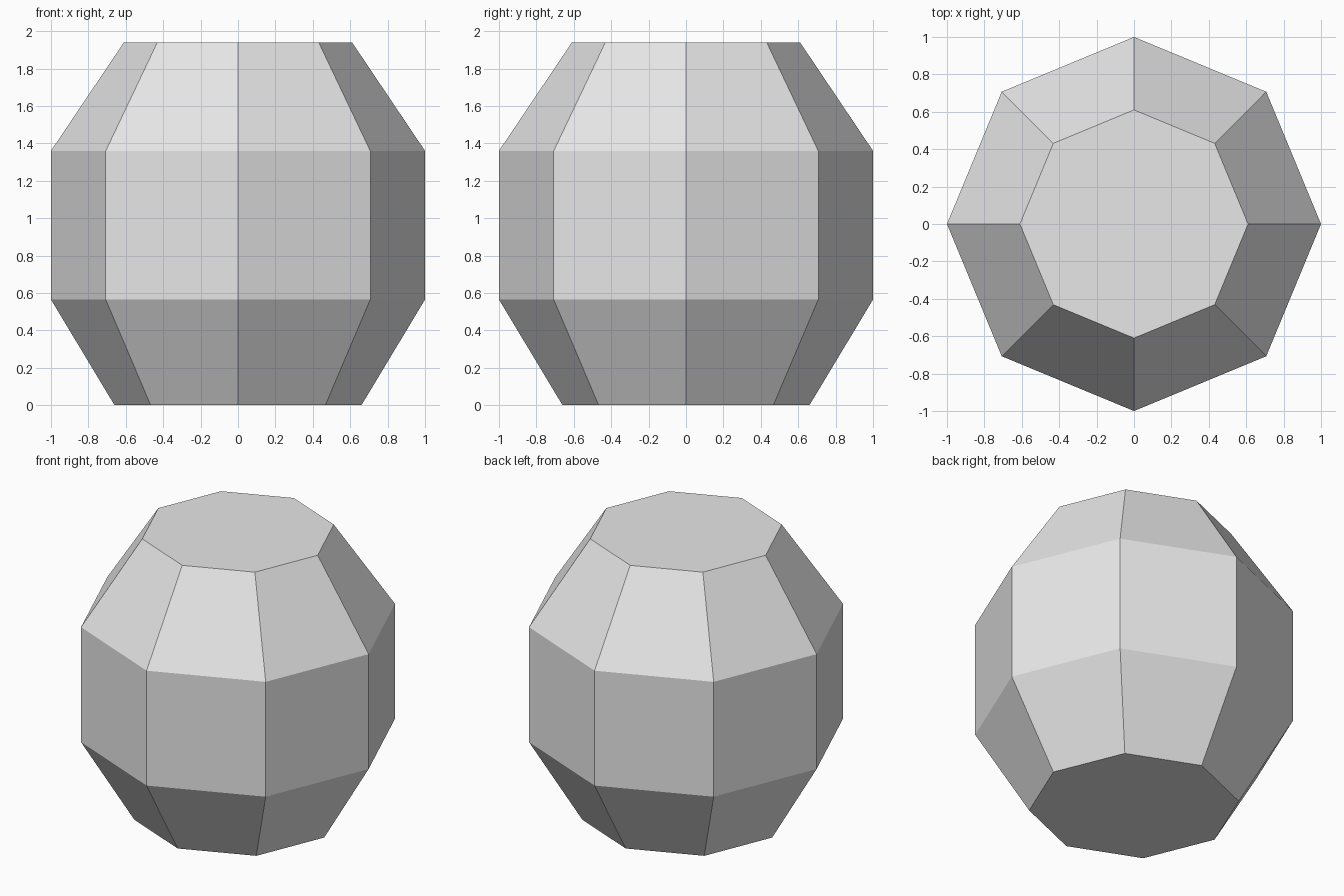
import bpy, bmesh
from math import cos, sin, pi

cube = bpy.data.objects.get("Cube")
if cube:
    bpy.data.objects.remove(cube, do_unlink=True)

# Single pale grey material
grey = bpy.data.materials.new("pale_grey")
grey.use_nodes = True
colour = (0.8, 0.8, 0.8, 1.0)
grey.diffuse_color = colour
grey.node_tree.nodes["Principled BSDF"].inputs["Base Color"].default_value = colour

SIDES = 8
PROFILE = [(0.66, 0.0), (1.0, 0.565), (1.0, 1.36), (0.61, 1.94)]  # radius, height

# Eight-sided barrel: stacked rings, bridged and capped
bm = bmesh.new()
rings = [[bm.verts.new((r * cos(2 * pi * i / SIDES), r * sin(2 * pi * i / SIDES), z))
          for i in range(SIDES)] for r, z in PROFILE]
for low, high in zip(rings, rings[1:]):
    for i in range(SIDES):
        j = (i + 1) % SIDES
        bm.faces.new((low[i], low[j], high[j], high[i]))
bm.faces.new(rings[0][::-1])
bm.faces.new(rings[-1])

mesh = bpy.data.meshes.new("faceted_barrel")
bm.to_mesh(mesh)
bm.free()
mesh.materials.append(grey)
barrel = bpy.data.objects.new("faceted_barrel", mesh)
bpy.context.collection.objects.link(barrel)
